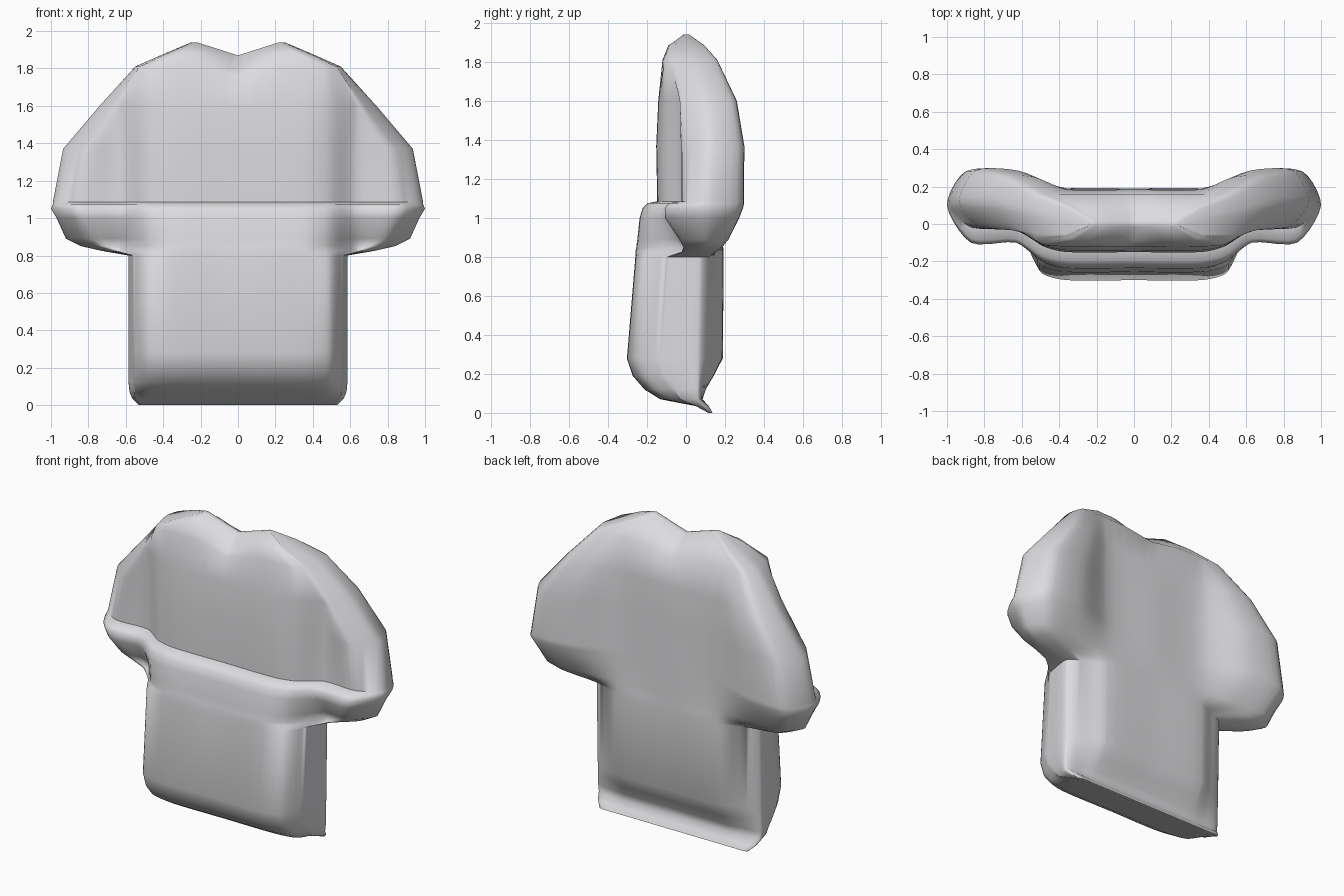
import bpy, bmesh, math

if "Cube" in bpy.data.objects:
    bpy.data.objects.remove(bpy.data.objects["Cube"])

# Cross-section levels: height, half width, front centre, back centre,
# side-lobe front, side-lobe back, depth of the outermost edge
LEVELS = [
    (0.00, .53, .115, .135, .115, .135, .125),
    (0.035, .565, .05, .115, .05, .115, .09),
    (0.07, .58, -.13, .085, -.03, .075, .06),
    (0.12, .585, -.21, .10, -.08, .08, .06),
    (0.19, .585, -.27, .14, -.13, .09, .06),
    (0.28, .585, -.30, .185, -.16, .10, .06),
    (0.80, .585, -.257, .19, -.13, .11, .07),
    (0.825, .73, -.255, .19, -.02, .15, .08),
    (0.85, .84, -.25, .19, -.01, .18, .09),
    (0.89, .92, -.245, .19, -.03, .21, .10),
    (1.00, .97, -.235, .19, -.10, .26, .10),
    (1.05, 1.0, -.22, .19, -.10, .278, .10),
    (1.075, .99, -.195, .19, -.08, .283, .10),
    (1.085, .99, -.145, .19, -.02, .283, .10),
    (1.37, .935, -.15, .185, -.02, .285, .12),
    (1.60, .74, -.14, .185, -.03, .25, .11),
    (1.81, .55, -.12, .16, -.09, .155, .06),
    (1.885, .38, -.09, .09, -.06, .09, .03),
    (1.94, .25, -.015, .015, -.01, .015, .0),
]


def section(w, yf, yb, af, ab, ym, steps=5):
    """Closed smooth loop through mirrored control points."""
    x1 = min(.36, .65 * w)
    d = w - x1
    p1 = min(.49, x1 + .6 * d)
    p2 = min(.63, x1 + .85 * d)
    p3 = max(x1 + .8 * d, p2 + .3 * (w - p2))
    narrow = w < .6
    inner = (yb + ab) / 2 if narrow else ab
    half = [(0, yf), (x1, yf), (p1, yf + .25 * (af - yf)), (p2, af),
            (p3, af + (.04 * (ym > af + .1) if narrow else 0)), (w, ym),
            (x1 + .85 * d, ab), (x1 + .45 * d, inner), (x1, yb), (0, yb)]
    pts = half + [(-x, y) for x, y in half[-2:0:-1]]
    n, out = len(pts), []
    for i in range(n):
        a, b, c, e = (pts[(i + k) % n] for k in (-1, 0, 1, 2))
        span = math.dist(b, c)
        # tangents limited by the local spacing, so curves do not overshoot
        m0 = [(c[k] - a[k]) * span / (span + math.dist(a, b)) for k in (0, 1)]
        m1 = [(e[k] - b[k]) * span / (span + math.dist(c, e)) for k in (0, 1)]
        for s in range(steps):
            t = s / steps
            h = t * t * (3 - 2 * t)
            out.append([b[k] * (1 - h) + c[k] * h + .8 * t * (1 - t)
                        * (m0[k] * (1 - t) - m1[k] * t) for k in (0, 1)])
    return out


def notch(x, y, z):
    """Neckline dip, deeper at the front."""
    weight = max(0, min(1, (z - 1.75) / .13))
    return (.11 if y < -.03 else .07) * max(0, 1 - abs(x) / .22) * weight


# Loft the sections into one closed soft body
bm = bmesh.new()
rings = []
for z, *params in LEVELS:
    rings.append([bm.verts.new((x, y, z - notch(x, y, z))) for x, y in section(*params)])
for lo, hi in zip(rings, rings[1:]):
    n = len(lo)
    for i in range(n):
        bm.faces.new((lo[i], lo[(i + 1) % n], hi[(i + 1) % n], hi[i]))

# Close both ends with strips between front and back halves
for r in (rings[0], rings[-1]):
    n = len(r)
    h = n // 2
    for i in range(n // 4 + 1):
        for a in ((r[i], r[i + 1], r[h - i - 1], r[h - i]),
                  (r[-i], r[-i - 1], r[h + i + 1], r[h + i])):
            a = list(dict.fromkeys(a))
            if len(a) > 2 and not bm.faces.get(a):
                bm.faces.new(a)
bmesh.ops.recalc_face_normals(bm, faces=bm.faces[:])

mesh = bpy.data.meshes.new("shirt")
bm.to_mesh(mesh)
bm.free()
shirt = bpy.data.objects.new("shirt", mesh)
bpy.context.collection.objects.link(shirt)

# Plain light grey
mat = bpy.data.materials.new("light_grey")
mat.diffuse_color = (.72, .71, .73, 1)
mat.use_nodes = True
mat.node_tree.nodes["Principled BSDF"].inputs["Base Color"].default_value = mat.diffuse_color
mesh.materials.append(mat)

bpy.context.view_layer.objects.active = shirt
shirt.select_set(True)
bpy.ops.object.shade_smooth_by_angle(angle=math.radians(60))
